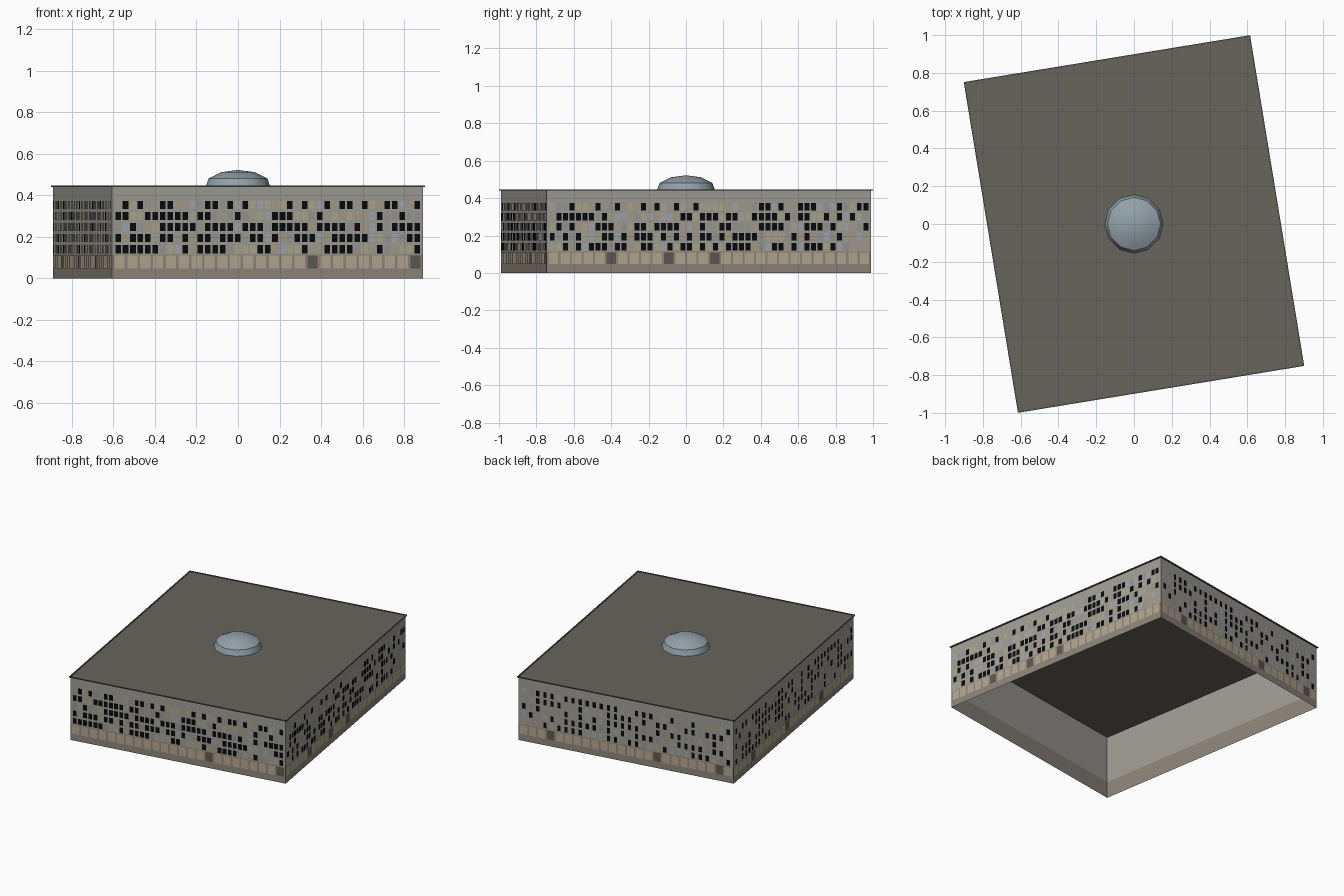
import bpy, bmesh, math, random
from mathutils import Matrix

if "Cube" in bpy.data.objects:
    bpy.data.objects.remove(bpy.data.objects["Cube"])

random.seed(4)
HX, HY = 0.76, 0.879          # half sizes of the walls
TURN = math.radians(9.3)      # the block is turned on its plot
TOP = 0.443


def material(name, r, g, b):
    m = bpy.data.materials.new(name)
    lin = [(c / 255) ** 2.2 for c in (r, g, b)]
    m.diffuse_color = (*lin, 1)
    m.use_nodes = True
    m.node_tree.nodes["Principled BSDF"].inputs["Base Color"].default_value = m.diffuse_color
    return m


WALL = material("stone", 158, 155, 147)
BASE = material("base_stone", 140, 132, 120)
ROOF = material("roof_grey", 104, 100, 92)
RIM = material("rim_grey", 84, 86, 78)
DOME = material("dome_metal", 146, 160, 168)
PANES = [material("pane_dark", 16, 17, 19),
         material("pane_beige", 166, 153, 134),
         material("pane_blue", 160, 164, 172),
         material("pane_yellow", 170, 165, 138),
         material("pane_grey", 150, 148, 145)]
SHOP = material("shop_window", 178, 165, 142)
DOOR = material("door_grey", 92, 89, 82)


def finish(name, bm, mats):
    me = bpy.data.meshes.new(name)
    bm.to_mesh(me)
    bm.free()
    for m in mats:
        me.materials.append(m)
    ob = bpy.data.objects.new(name, me)
    bpy.context.collection.objects.link(ob)
    return ob


def side_quad(bm, side, u0, u1, z0, z1, off=0.0, mat=0):
    """Upright rectangle on one facade: 0 front, 1 right, 2 back, 3 left."""
    d = (HY if side % 2 == 0 else HX) + off
    rot = Matrix.Rotation(side * math.pi / 2 + TURN, 4, 'Z')
    corners = ((u0, z0), (u1, z0), (u1, z1), (u0, z1))
    f = bm.faces.new([bm.verts.new(rot @ Matrix.Translation((u, -d, z)).translation)
                      for u, z in corners])
    f.material_index = mat


def half(side):
    return HX if side % 2 == 0 else HY


# Wall shells, open underneath
for name, z0, z1, mat in (("ground_floor_walls", 0, 0.115, BASE),
                          ("upper_walls", 0.115, TOP, WALL)):
    bm = bmesh.new()
    for s in range(4):
        side_quad(bm, s, -half(s), half(s), z0, z1)
    bmesh.ops.remove_doubles(bm, verts=bm.verts, dist=1e-4)
    finish(name, bm, [mat])

# Upper windows: five rows per facade, panes in mixed tones
columns = {0: 41, 1: 49, 2: 30, 3: 36}
names = ("front", "right", "back", "left")
for s in range(4):
    bm = bmesh.new()
    n = columns[s]
    margin = 0.012
    pitch = 2 * (half(s) - margin) / n
    w = 0.0135 if s < 2 else 0.0115
    for row in range(5):
        z = 0.14 + row * 0.0535
        for i in range(n):
            u = -half(s) + margin + (i + 0.5) * pitch
            mat = random.choices(range(5), (52, 16, 11, 11, 10))[0]
            side_quad(bm, s, u - w, u + w, z - 0.0195, z + 0.0195, 0.0015, mat)
    finish(names[s] + "_windows", bm, PANES)

# Ground floor shop windows with a few dark doors
doors = {0: (15, 23), 1: (5, 10, 14), 2: (3, 15, 22), 3: (4, 12, 20)}
for s in range(4):
    bm = bmesh.new()
    n = 24 if s % 2 == 0 else 28
    pitch = 2 * (half(s) - 0.006) / n
    for i in range(n):
        u = -half(s) + 0.006 + (i + 0.5) * pitch
        side_quad(bm, s, u - 0.025, u + 0.025, 0.047, 0.109, 0.0015, int(i in doors[s]))
    finish(names[s] + "_shop_windows", bm, [SHOP, DOOR])

# Flat roof with a thin overhanging raised rim
bm = bmesh.new()
turn = Matrix.Rotation(TURN, 4, 'Z')


def loop(off, z):
    x, y = HX + off, HY + off
    return [bm.verts.new((turn @ Matrix.Translation((a * x, b * y, z))).translation)
            for a, b in ((-1, -1), (1, -1), (1, 1), (-1, 1))]


rings = [loop(0, TOP - 0.003), loop(0.008, TOP - 0.003), loop(0.008, TOP + 0.004),
         loop(0.0, TOP + 0.004), loop(0.0, TOP)]
for a, b in zip(rings, rings[1:]):
    for i in range(4):
        j = (i + 1) % 4
        bm.faces.new((a[i], a[j], b[j], b[i])).material_index = 1
bm.faces.new(rings[-1])
finish("roof", bm, [ROOF, RIM])

# Low twelve-sided dome
bm = bmesh.new()
profile = [(0.155, TOP), (0.141, 0.481), (0.082, 0.511)]
N = 12
rings = [[bm.verts.new((r * math.sin(2 * math.pi * i / N), r * math.cos(2 * math.pi * i / N), z))
          for i in range(N)] for r, z in profile]
for a, b in zip(rings, rings[1:]):
    for i in range(N):
        j = (i + 1) % N
        bm.faces.new((a[j], a[i], b[i], b[j]))
tip = bm.verts.new((0, 0, 0.522))
for i in range(N):
    bm.faces.new((rings[-1][(i + 1) % N], rings[-1][i], tip))
dome = finish("dome", bm, [DOME])
bpy.context.view_layer.objects.active = dome
dome.select_set(True)
bpy.ops.object.shade_smooth_by_angle(angle=math.radians(31))
